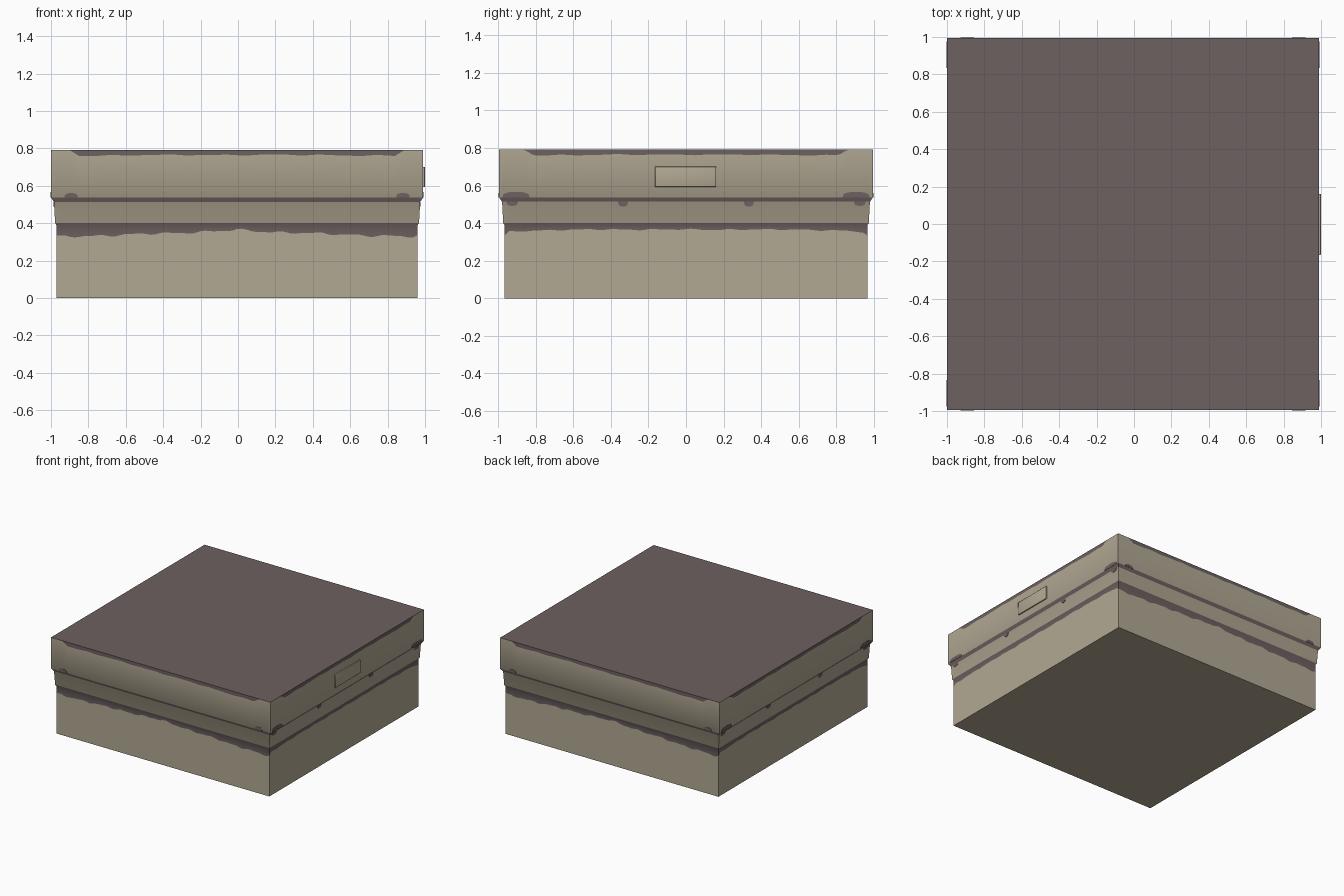
import bpy, bmesh, math
from mathutils import Matrix, Vector

if "Cube" in bpy.data.objects:
    bpy.data.objects.remove(bpy.data.objects["Cube"])

CX = -0.005          # body sits slightly left so the plate reaches x = 1
TOP = 0.792

def material(name, rgb):
    m = bpy.data.materials.new(name)
    m.diffuse_color = (*rgb, 1)
    m.use_nodes = True
    m.node_tree.nodes["Principled BSDF"].inputs["Base Color"].default_value = m.diffuse_color
    return m

TAN = material("tan", (0.445, 0.397, 0.296))
DARK = material("dark brown", (0.156, 0.119, 0.119))

def finish(bm, name, mats):
    bmesh.ops.recalc_face_normals(bm, faces=bm.faces)
    me = bpy.data.meshes.new(name)
    bm.to_mesh(me)
    bm.free()
    for m in mats:
        me.materials.append(m)
    for p in me.polygons:
        p.use_smooth = True
    me.set_sharp_from_angle(angle=math.radians(50))
    ob = bpy.data.objects.new(name, me)
    bpy.context.collection.objects.link(ob)
    return ob

def wave(t):
    return 0.5 * math.sin(31 * t + 0.6) + 0.3 * math.sin(57 * t) + 0.2 * math.sin(13 * t + 2)

# ragged lower edge of the dark stain under the rim
def drip(t, side):
    if abs(t) > 0.999:
        return 0.335
    if side % 2 == 0:
        return 0.364 - 0.038 * abs(t) ** 0.8 + 0.009 * wave(t)
    return 0.366 - 0.016 * abs(t) ** 6 + 0.005 * wave(t)

# ragged lower edge of the worn strip along the top
def worn(t, side):
    limit = 0.9 if side % 2 == 0 else 0.865
    if abs(t) > limit:
        return TOP
    ramp = min(1, (limit - abs(t)) / 0.05)
    return TOP - ramp * (0.027 + 0.006 * abs(t) ** 2 + 0.004 * wave(t * 0.7))

# box body: four ragged-edged sides, each a strip of columns
bm = bmesh.new()
N = 80
for side in range(4):
    rot = Matrix.Rotation(side * math.pi / 2, 3, 'Z')
    cols = []
    for i in range(N + 1):
        t = -1 + 2 * i / N
        rows = [(0, 0.965), (drip(t, side), 0.965), (0.388, 0.965), (0.402, 0.973),
                (0.514, 0.979), (0.537, 0.995), (worn(t, side), 0.995), (TOP, 0.995)]
        cols.append([bm.verts.new(rot @ Vector((t * h, -h, z)) + Vector((CX, 0, 0)))
                     for z, h in rows])
    for a, b in zip(cols, cols[1:]):
        for r in range(7):
            f = bm.faces.new((a[r], b[r], b[r + 1], a[r + 1]))
            f.material_index = 1 if r in (1, 2, 4, 6) else 0
bmesh.ops.remove_doubles(bm, verts=bm.verts, dist=0.0002)
# closed top and bottom
for z, mat in ((0, 0), (TOP, 1)):
    ring = [v for v in bm.verts if abs(v.co.z - z) < 1e-4]
    ring.sort(key=lambda v: math.atan2(v.co.y, v.co.x - CX))
    bm.faces.new(ring).material_index = mat
finish(bm, "box_body", [TAN, DARK])

# worn spots: thin half-discs above or below the rim line
def spot(bm, side, t, z, rx, rz, h):
    rot = Matrix.Rotation(side * math.pi / 2, 3, 'Z')
    pts = [(t + rx * math.cos(k * math.pi / 10), z + rz * math.sin(k * math.pi / 10) ** 0.6)
           if 0 < k < 10 else (t + rx * math.cos(k * math.pi / 10), z) for k in range(11)]
    back, front = [[bm.verts.new(rot @ Vector((x, -d, zz)) + Vector((CX, 0, 0)))
                    for x, zz in pts] for d in (h - 0.001, h + 0.002)]
    bm.faces.new(front)
    bm.faces.new(back[::-1])
    for k in range(11):
        j = (k + 1) % 11
        bm.faces.new((back[k], back[j], front[j], front[k]))

bm = bmesh.new()
for side in range(4):
    for s in (-1, 1):
        if side % 2 == 0:
            spot(bm, side, s * 0.887, 0.537, 0.036, 0.024, 0.995)
        else:
            spot(bm, side, s * 0.905, 0.537, 0.072, 0.030, 0.995)
            spot(bm, side, s * 0.925, 0.514, 0.030, -0.022, 0.979)
            spot(bm, side, s * 0.335, 0.514, 0.026, -0.026, 0.979)
finish(bm, "worn_spots", [DARK])

# small raised plate on the right side
bm = bmesh.new()
bmesh.ops.create_cube(bm, size=1)
for v in bm.verts:
    v.co = Vector((0.993 + v.co.x * 0.014, -0.002 + v.co.y * 0.325, 0.647 + v.co.z * 0.107))
bmesh.ops.bevel(bm, geom=[e for e in bm.edges if all(v.co.x > 0.993 for v in e.verts)],
                offset=0.004, segments=2, profile=0.5, affect='EDGES')
finish(bm, "side_plate", [TAN])
